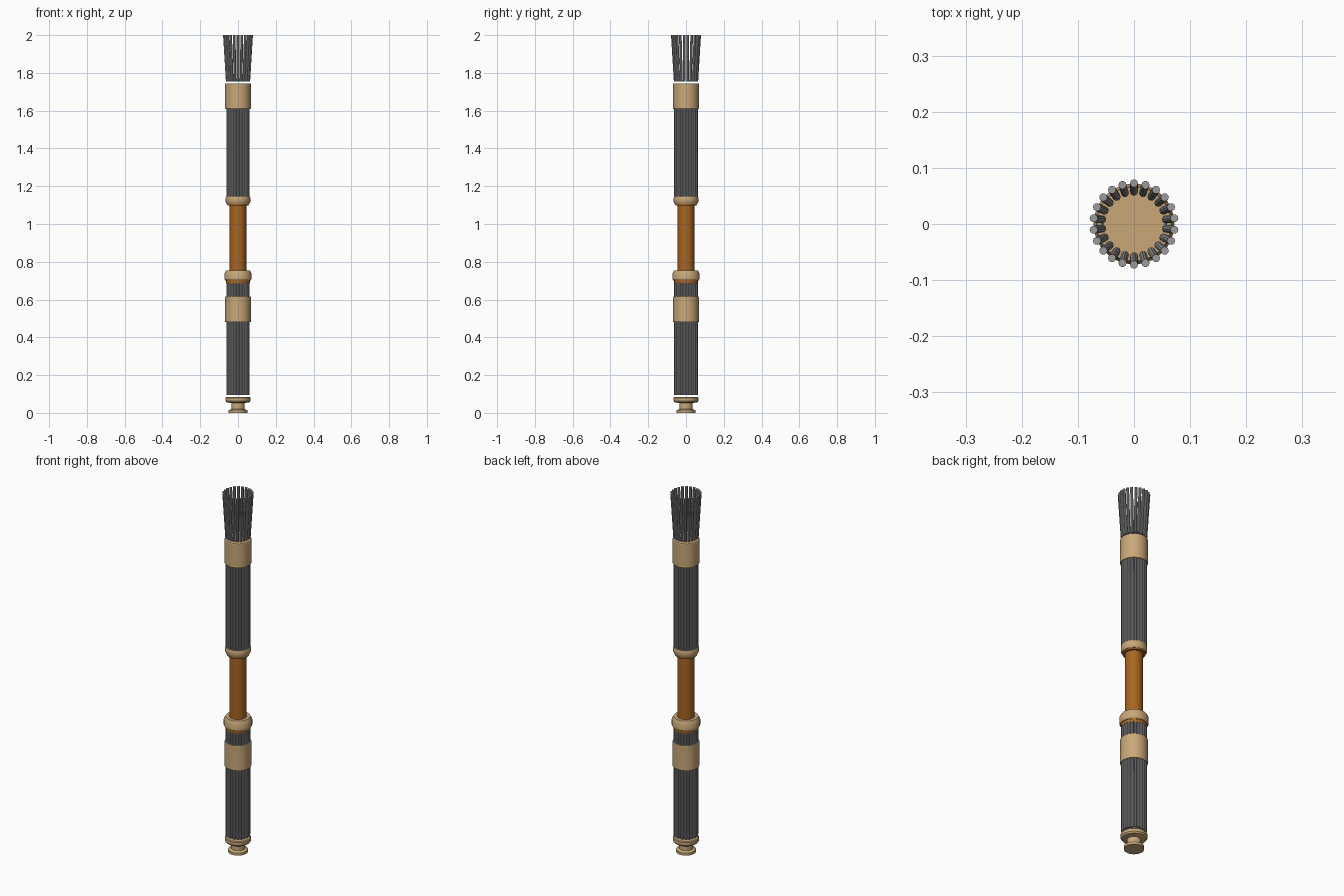
import bpy, bmesh
from math import cos, sin, pi
from mathutils import Vector

cube = bpy.data.objects.get("Cube")
if cube:
    bpy.data.objects.remove(cube)


def material(name, rgb):
    m = bpy.data.materials.new(name)
    m.use_nodes = True
    m.diffuse_color = (*rgb, 1)
    m.node_tree.nodes["Principled BSDF"].inputs["Base Color"].default_value = (*rgb, 1)
    return m


TAN = material("tan", (0.58, 0.39, 0.19))
BROWN = material("brown leather", (0.39, 0.13, 0.015))
GREY = material("grey metal", (0.33, 0.33, 0.33))


def finish(bm, name, mat):
    bmesh.ops.recalc_face_normals(bm, faces=bm.faces)
    mesh = bpy.data.meshes.new(name)
    bm.to_mesh(mesh)
    bm.free()
    mesh.materials.append(mat)
    obj = bpy.data.objects.new(name, mesh)
    bpy.context.collection.objects.link(obj)
    bpy.ops.object.select_all(action='DESELECT')
    obj.select_set(True)
    bpy.context.view_layer.objects.active = obj
    bpy.ops.object.shade_smooth_by_angle(angle=pi / 6)
    return obj


def tube(bm, rings, sides):
    """Bridge (centre, radius) rings and cap both ends."""
    loops = []
    for centre, r in rings:
        loops.append([bm.verts.new(Vector(centre) + Vector((r * cos(2 * pi * i / sides),
                      r * sin(2 * pi * i / sides), 0))) for i in range(sides)])
    for a, b in zip(loops, loops[1:]):
        for i in range(sides):
            j = (i + 1) % sides
            bm.faces.new((a[i], a[j], b[j], b[i]))
    bm.faces.new(loops[0][::-1])
    bm.faces.new(loops[-1])


def turned(name, mat, profile):
    bm = bmesh.new()
    tube(bm, [((0, 0, z), r) for r, z in profile], 32)
    return finish(bm, name, mat)


def rod_bundle(name, z0, z1, r0, r1, rod=0.0072, count=22):
    bm = bmesh.new()
    for k in range(count):
        a = pi / 2 + 2 * pi * k / count
        tube(bm, [((r0 * cos(a), r0 * sin(a), z0), rod),
                  ((r1 * cos(a), r1 * sin(a), z1), rod)], 10)
    return finish(bm, name, GREY)


# Turned foot: disc, neck and flange
turned("foot", TAN, [(0.05, 0), (0.05, 0.014), (0.035, 0.02), (0.035, 0.052),
                     (0.06, 0.056), (0.066, 0.064), (0.066, 0.08), (0.062, 0.084)])

# Rod bundles
rod_bundle("lower_rods", 0.095, 0.69, 0.0555, 0.0555)
rod_bundle("middle_rods", 1.14, 1.62, 0.0555, 0.0555)
rod_bundle("flared_rods", 1.755, 2.0, 0.0575, 0.0725)

# Binding bands
for name, z0, z1 in (("lower_band", 0.48, 0.617), ("upper_band", 1.61, 1.745)):
    turned(name, TAN, [(0.066, z0), (0.068, z0 + 0.003),
                       (0.068, z1 - 0.003), (0.066, z1)])

# Grip and its collars
turned("grip", BROWN, [(0.044, 0.74), (0.044, 1.11)])
turned("lower_collar_ring", BROWN, [(0.062, 0.684), (0.064, 0.705)])
turned("lower_collar", TAN, [(0.067, 0.7), (0.072, 0.708), (0.072, 0.738), (0.063, 0.755)])
turned("upper_collar_ring", BROWN, [(0.056, 1.098), (0.058, 1.112)])
turned("upper_collar", TAN, [(0.059, 1.106), (0.065, 1.118), (0.065, 1.14), (0.062, 1.146)])
